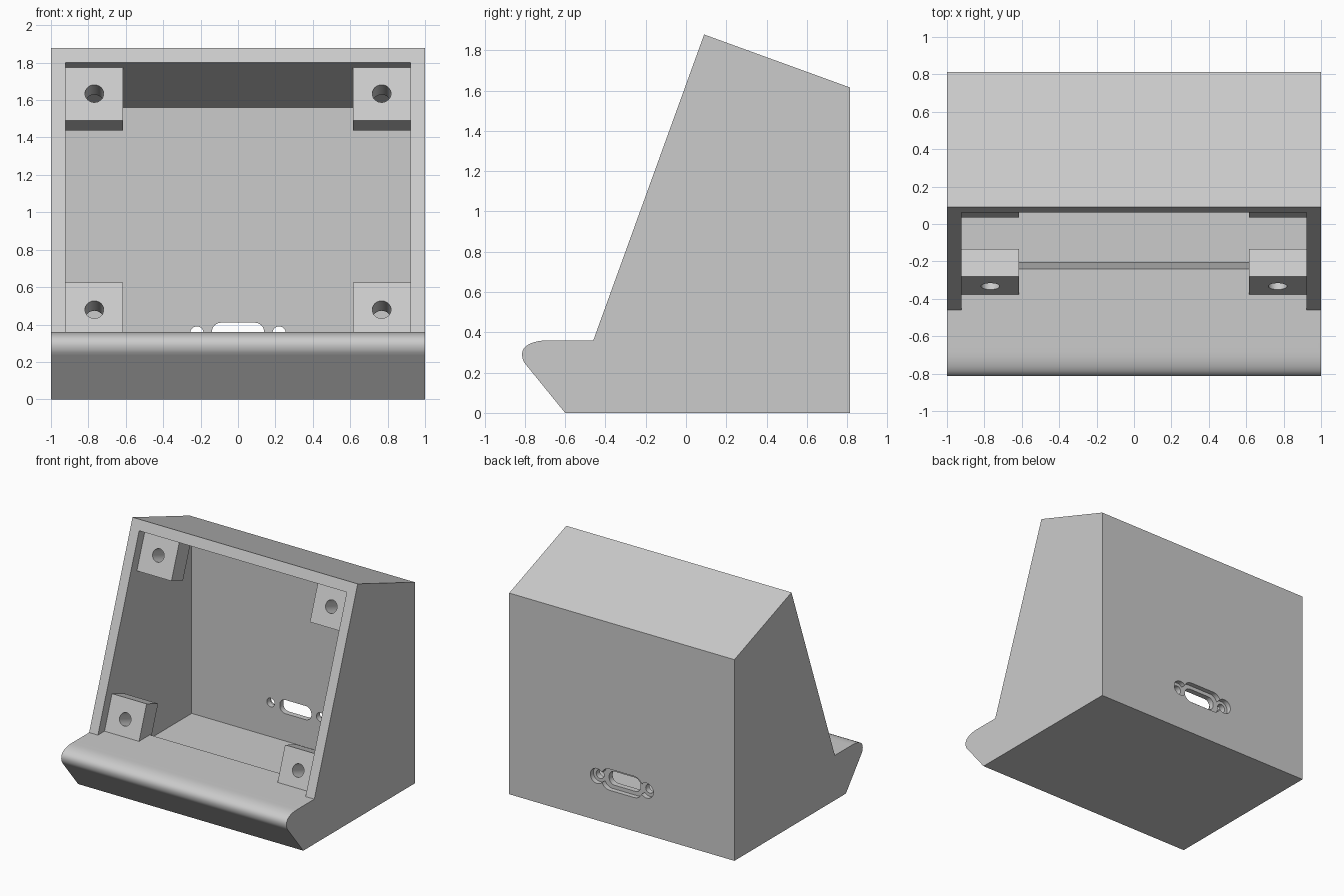
import bpy, bmesh, math
from mathutils import Vector

cube = bpy.data.objects.get("Cube")
if cube:
    bpy.data.objects.remove(cube)

grey = bpy.data.materials.new("light grey plastic")
grey.use_nodes = True
COLOUR = (0.6, 0.6, 0.6, 1)
grey.diffuse_color = COLOUR
grey.node_tree.nodes["Principled BSDF"].inputs["Base Color"].default_value = COLOUR


def prism(name, points, direction):
    """Extrude a flat outline along a direction into a closed solid."""
    bm = bmesh.new()
    face = bm.faces.new([bm.verts.new(p) for p in points])
    top = bmesh.ops.extrude_face_region(bm, geom=[face], use_keep_orig=True)["geom"]
    bmesh.ops.translate(bm, vec=direction,
                        verts=[v for v in top if isinstance(v, bmesh.types.BMVert)])
    bmesh.ops.recalc_face_normals(bm, faces=bm.faces)
    mesh = bpy.data.meshes.new(name)
    bm.to_mesh(mesh)
    bm.free()
    mesh.materials.append(grey)
    obj = bpy.data.objects.new(name, mesh)
    bpy.context.collection.objects.link(obj)
    return obj


def side_prism(name, profile, x0, x1):
    return prism(name, [(x0, y, z) for y, z in profile], (x1 - x0, 0, 0))


def rounded_cutter(x, z, width, height, radius, y0, y1):
    """Rounded rectangle in the back plane, extruded along y."""
    pts, steps = [], 8
    for corner, (sx, sz) in enumerate([(1, 1), (-1, 1), (-1, -1), (1, -1)]):
        cx, cz = x + sx * (width / 2 - radius), z + sz * (height / 2 - radius)
        for i in range(steps + 1):
            a = math.pi / 2 * (corner + i / steps)
            pts.append((cx + radius * math.cos(a), y0, cz + radius * math.sin(a)))
    return prism("port_cutter", pts, (0, y1 - y0, 0))


def activate(obj):
    bpy.ops.object.select_all(action='DESELECT')
    obj.select_set(True)
    bpy.context.view_layer.objects.active = obj


def cut(obj, cutter):
    cutter.hide_render = True
    mod = obj.modifiers.new("cut", 'BOOLEAN')
    mod.operation, mod.solver, mod.object = 'DIFFERENCE', 'EXACT', cutter
    activate(obj)
    bpy.ops.object.modifier_apply(modifier=mod.name)
    bpy.data.objects.remove(cutter)


def smooth(obj):
    activate(obj)
    bpy.ops.object.shade_smooth_by_angle(angle=math.radians(30))


# Housing: wedge profile with a rounded front lip
lip = [(-0.68, 0.36), (-0.71, 0.359), (-0.738, 0.355), (-0.763, 0.348), (-0.785, 0.338),
       (-0.802, 0.324), (-0.812, 0.307), (-0.814, 0.288), (-0.811, 0.268),
       (-0.803, 0.25), (-0.79, 0.234)]
outer = [(-0.6, 0), (0.814, 0), (0.814, 1.615), (0.09, 1.878), (-0.46, 0.36)] + lip
housing = side_prism("housing", outer, -1, 1)

# Hollow interior, open through the sloped front
cavity = [(0.73, 0.08), (0.73, 1.56), (-0.6, 2.04), (-0.6, 0.36), (-0.24, 0.36), (-0.205, 0.08)]
cut(housing, side_prism("cavity_cutter", cavity, -0.922, 0.922))

# Connector port in the back: stepped slot with two countersunk screw holes
PORT_Z = 0.355
cut(housing, rounded_cutter(0, PORT_Z, 0.36, 0.17, 0.07, 0.775, 0.9))
cut(housing, rounded_cutter(0, PORT_Z, 0.28, 0.11, 0.05, 0.6, 0.9))
for x in (-0.22, 0.22):
    cut(housing, rounded_cutter(x, PORT_Z, 0.12, 0.12, 0.0599, 0.775, 0.9))
    cut(housing, rounded_cutter(x, PORT_Z, 0.07, 0.07, 0.0349, 0.6, 0.9))
smooth(housing)

# Screw posts, set square to the sloped front
up = Vector((0, 0.342, 0.94))
inward = Vector((0, 0.94, -0.342))
SIZE, DEPTH = 0.308, 0.155
for row, start, extra in (("lower", Vector((0, -0.386, 0.335)), 0),
                          ("upper", Vector((0, 0.034, 1.49)), 0.02)):
    for side, s in (("right", -1), ("left", 1)):
        end = start + up * (SIZE + extra)
        quad = [start, end, end + inward * DEPTH, start + inward * DEPTH]
        post = side_prism(f"{row}_{side}_screw_post", [(p.y, p.z) for p in quad],
                          s * 0.615, s * 0.93)
        centre = start + up * SIZE / 2 + Vector((s * 0.768, 0, 0))
        ring = []
        for i in range(32):
            a = math.tau * i / 32
            ring.append(centre - inward * 0.1
                        + 0.05 * (math.cos(a) * Vector((1, 0, 0)) + math.sin(a) * up))
        cut(post, prism("screw_hole_cutter", ring, inward * 0.4))
        smooth(post)
